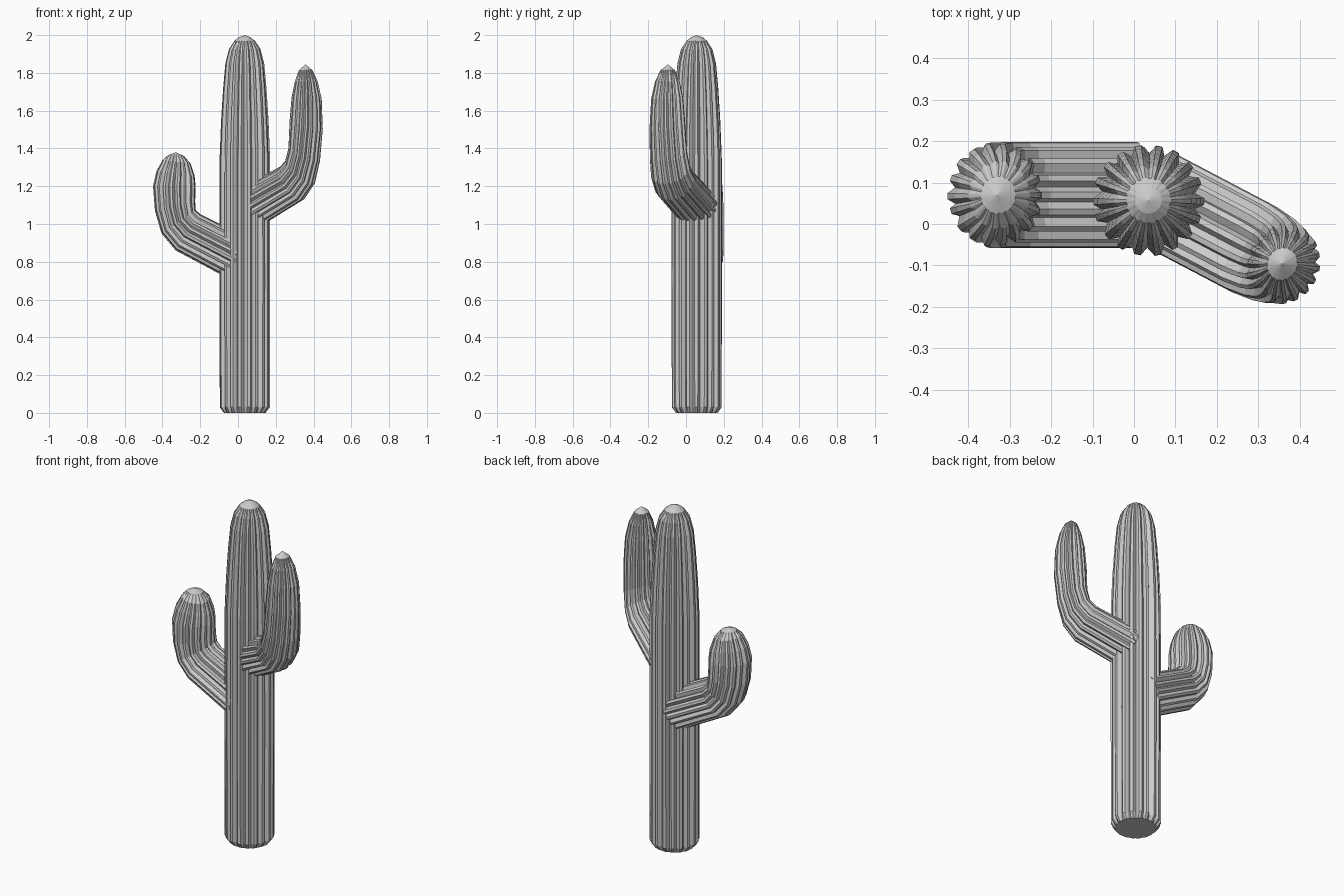
import bpy, bmesh, math, random
from mathutils import Vector

if "Cube" in bpy.data.objects:
    bpy.data.objects.remove(bpy.data.objects["Cube"])

RIBS = 18


def ribbed_stem(name, origin, azimuth, rings, apex, seed):
    """Loft ribbed rings. Each ring: inner (h, z), outer (h, z), half width, groove depth."""
    rnd = random.Random(seed)
    c, s = math.cos(azimuth), math.sin(azimuth)
    along, across = Vector((c, s, 0)), Vector((-s, c, 0))

    def place(h, z):
        return Vector((origin[0], origin[1], z)) + along * h

    # Rib cross-section: narrow flat crest and a sharp groove, slightly uneven
    step = math.tau / RIBS
    profile = []
    for i in range(RIBS):
        j = rnd.uniform(-0.08, 0.08)
        crest = rnd.uniform(0.98, 1.0)
        profile += [((i - 0.17 + j) * step, crest, 0),
                    ((i + 0.17 + j) * step, crest, 0),
                    ((i + 0.5 + j) * step, 1.0, 1)]

    bm = bmesh.new()
    loops = []
    for inner, outer, width, depth in rings:
        a, b = place(*inner), place(*outer)
        mid, half = (a + b) / 2, (b - a) / 2
        loop = []
        for t, r, groove in profile:
            k = r - depth * groove
            loop.append(bm.verts.new(mid + half * math.cos(t) * k + across * width * math.sin(t) * k))
        loops.append(loop)
    n = len(profile)
    for lo, hi in zip(loops, loops[1:]):
        for i in range(n):
            bm.faces.new((lo[i], lo[(i + 1) % n], hi[(i + 1) % n], hi[i]))
    bm.faces.new(loops[0][::-1])
    tip = bm.verts.new(place(*apex))
    for i in range(n):
        bm.faces.new((loops[-1][i], loops[-1][(i + 1) % n], tip))
    bmesh.ops.recalc_face_normals(bm, faces=bm.faces)
    mesh = bpy.data.meshes.new(name)
    bm.to_mesh(mesh)
    bm.free()
    obj = bpy.data.objects.new(name, mesh)
    bpy.context.collection.objects.link(obj)
    return obj


# Trunk: straight column tapering to a domed top
trunk_profile = [(0.0, 0.112, 0.04), (0.03, 0.134, 0.15), (0.7, 0.136, 0.16), (1.35, 0.135, 0.16),
                 (1.55, 0.127, 0.16), (1.72, 0.116, 0.16), (1.85, 0.104, 0.16),
                 (1.925, 0.085, 0.14), (1.97, 0.055, 0.06), (1.988, 0.032, 0.0)]
ribbed_stem("trunk", (0.035, 0.057), 0.0,
            [((-r, z), (r, z), r, d) for z, r, d in trunk_profile], (0, 2.0), 1)

# Short thick arm on the left
ribbed_stem("left_arm", (0.0, 0.07), math.pi, [
    ((-0.057, 0.926), (0.057, 0.714), 0.13, 0.15),
    ((0.20, 1.055), (0.33, 0.86), 0.13, 0.15),
    ((0.222, 1.075), (0.405, 0.95), 0.13, 0.15),
    ((0.225, 1.12), (0.44, 1.07), 0.13, 0.15),
    ((0.222, 1.20), (0.45, 1.20), 0.125, 0.15),
    ((0.228, 1.255), (0.432, 1.28), 0.11, 0.15),
    ((0.25, 1.32), (0.40, 1.338), 0.083, 0.12),
    ((0.285, 1.36), (0.37, 1.365), 0.045, 0.02)], (0.33, 1.38), 2)

# Taller slim arm on the right, swung to the front
ribbed_stem("right_arm", (0.06, 0.06), math.atan2(-0.155, 0.295), [
    ((-0.054, 1.19), (0.054, 0.985), 0.118, 0.15),
    ((0.20, 1.31), (0.31, 1.125), 0.118, 0.15),
    ((0.235, 1.345), (0.375, 1.21), 0.112, 0.15),
    ((0.25, 1.41), (0.408, 1.33), 0.104, 0.15),
    ((0.253, 1.55), (0.427, 1.50), 0.097, 0.15),
    ((0.263, 1.67), (0.422, 1.66), 0.087, 0.15),
    ((0.28, 1.75), (0.40, 1.755), 0.068, 0.13),
    ((0.30, 1.812), (0.372, 1.815), 0.04, 0.02)], (0.335, 1.845), 3)
